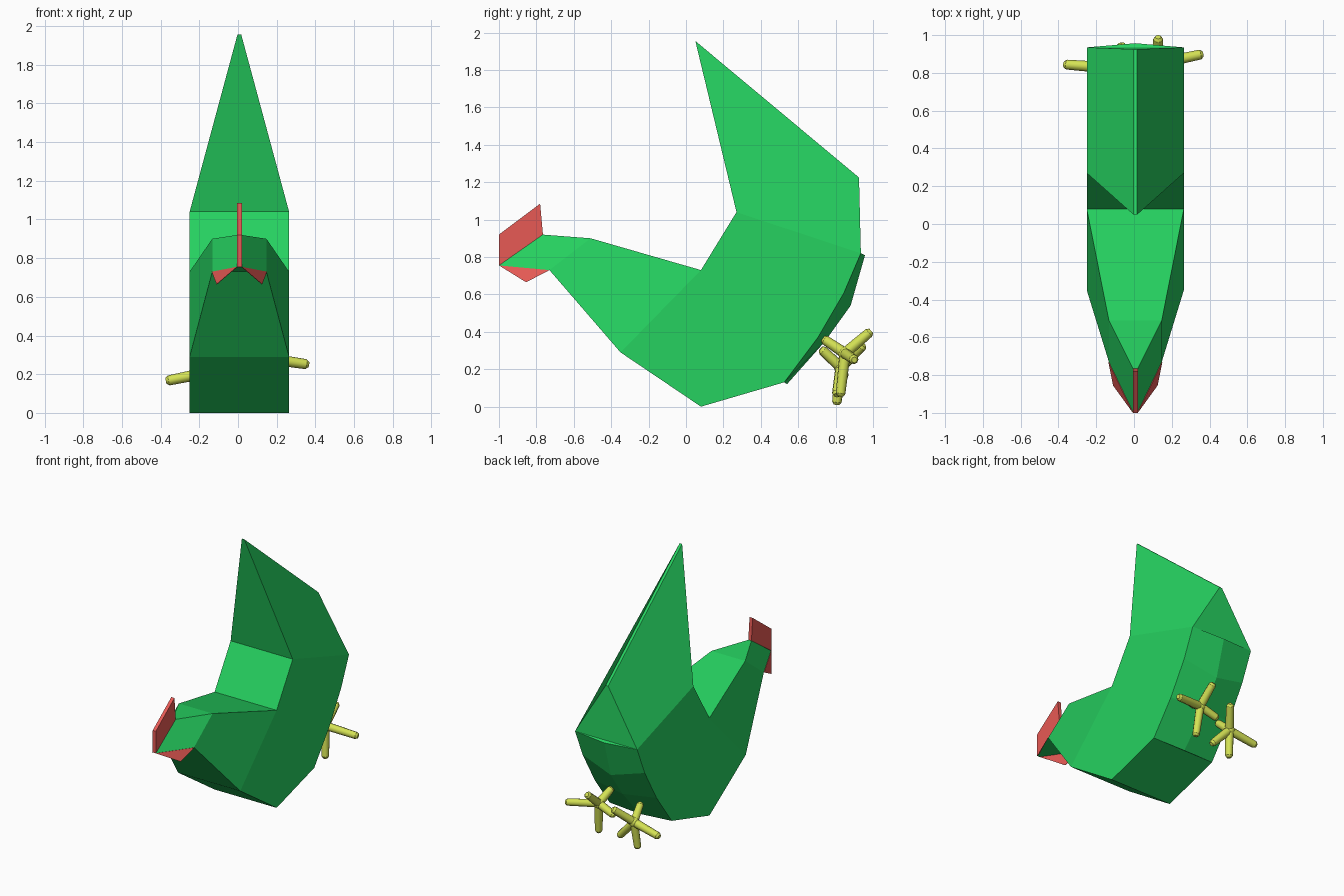
import bpy, bmesh
from mathutils import Vector

if "Cube" in bpy.data.objects:
    bpy.data.objects.remove(bpy.data.objects["Cube"], do_unlink=True)

MID = 0.007  # centre line of the body


def material(name, rgb):
    m = bpy.data.materials.new(name)
    m.use_nodes = True
    m.diffuse_color = (*rgb, 1)
    m.node_tree.nodes["Principled BSDF"].inputs["Base Color"].default_value = (*rgb, 1)
    return m


green = material("leaf_green", (0.019, 0.64, 0.117))
red = material("soft_red", (0.84, 0.107, 0.095))
yellow = material("olive_yellow", (0.66, 0.76, 0.09))


def finish(bm, name, mat):
    bmesh.ops.recalc_face_normals(bm, faces=bm.faces[:])
    mesh = bpy.data.meshes.new(name)
    bm.to_mesh(mesh)
    bm.free()
    mesh.materials.append(mat)
    obj = bpy.data.objects.new(name, mesh)
    bpy.context.collection.objects.link(obj)
    return obj


# Body outline going round the side: (y, z, half width)
W, N, R = 0.257, 0.14, 0.01
outline = {
    "tail_tip": (0.05, 1.955, R), "tail_base": (0.27, 1.04, W), "saddle": (0.08, 0.73, W),
    "nape": (-0.51, 0.90, N), "crown": (-0.77, 0.92, R), "beak": (-1.0, 0.755, R),
    "throat": (-0.73, 0.73, N), "chest": (-0.35, 0.29, W), "belly": (0.08, 0.0, W),
    "rump_a": (0.525, 0.13, W), "rump_b": (0.705, 0.37, W), "rump_c": (0.845, 0.61, W),
    "rump_d": (0.935, 0.82, W), "tail_back": (0.925, 1.225, R),
}
# Centre column of the raised rump panel
bulge = {"rump_a": (0.54, 0.12), "rump_b": (0.74, 0.345),
         "rump_c": (0.88, 0.54), "rump_d": (0.957, 0.81)}
side_faces = [
    ("tail_tip", "tail_base", "rump_d", "tail_back"),
    ("tail_base", "saddle", "chest", "belly", "rump_a", "rump_b", "rump_c", "rump_d"),
    ("saddle", "nape", "throat", "chest"),
    ("nape", "crown", "beak", "throat"),
]
bm = bmesh.new()
left = {k: bm.verts.new((MID + w, y, z)) for k, (y, z, w) in outline.items()}
right = {k: bm.verts.new((MID - w, y, z)) for k, (y, z, w) in outline.items()}
mid = {k: bm.verts.new((MID, y, z)) for k, (y, z) in bulge.items()}
for side in (left, right):
    for names in side_faces:
        bm.faces.new([side[n] for n in names])
keys = list(outline)
for a, b in zip(keys, keys[1:] + keys[:1]):
    if a in mid and b in mid:
        for side in (left, right):
            bm.faces.new((side[a], side[b], mid[b], mid[a]))
    else:
        bm.faces.new((left[a], left[b], right[b], right[a]))
# Small steps closing the ends of the rump panel
for k in ("rump_a", "rump_d"):
    bm.faces.new((left[k], mid[k], right[k]))
finish(bm, "body", green)


def plate(name, points, offset):
    """Thin plate: flat polygon pushed along an offset."""
    bm = bmesh.new()
    face = bm.faces.new([bm.verts.new(p) for p in points])
    new = bmesh.ops.extrude_face_region(bm, geom=[face], use_keep_orig=True)["geom"]
    moved = [g for g in new if isinstance(g, bmesh.types.BMVert)]
    bmesh.ops.translate(bm, verts=moved, vec=offset)
    finish(bm, name, red)


# Comb and wattles
comb = [(-1.0, 0.755), (-1.0, 0.92), (-0.78, 1.085), (-0.765, 0.92)]
plate("comb", [(MID - 0.013, y, z) for y, z in comb], (0.026, 0, 0))
for name, s in (("left_wattle", 1), ("right_wattle", -1)):
    flap = [(R, -1.0, 0.755), (N, -0.73, 0.73), (0.115, -0.855, 0.665)]
    plate(name, [(MID + s * x, y, z) for x, y, z in flap], (s * 0.003, 0, 0))


def rod(bm, start, end, root=0.03, radius=0.026, tip=0.015):
    """Eight-sided, slightly tapered rod with a chamfered tip."""
    a, b = Vector(start), Vector(end)
    d = b - a
    turn = d.to_track_quat("Z", "Y").to_matrix().to_4x4()
    neck = d.length - tip
    for r1, r2, lo, hi in ((root, radius, 0, neck), (radius, radius * 0.6, neck, d.length)):
        part = bmesh.ops.create_cone(bm, cap_ends=True, segments=8, radius1=r1,
                                     radius2=r2, depth=hi - lo)
        bmesh.ops.translate(bm, verts=part["verts"], vec=(0, 0, (lo + hi) / 2))
        bmesh.ops.transform(bm, matrix=turn, verts=part["verts"])
        bmesh.ops.translate(bm, verts=part["verts"], vec=a)


# Feet: hub, then four toes and the leg running into the rump
feet = {
    "left_foot": ((0.127, 0.85, 0.285), [(0.365, 0.90, 0.25), (0.145, 0.825, 0.055),
                  (-0.015, 0.865, 0.235), (0.128, 0.99, 0.405), (0.10, 0.73, 0.365)]),
    "right_foot": ((-0.15, 0.828, 0.21), [(-0.372, 0.845, 0.165), (-0.165, 0.805, 0.01),
                   (-0.01, 0.805, 0.06), (-0.055, 0.95, 0.33), (-0.13, 0.72, 0.31)]),
}
for name, (hub, ends) in feet.items():
    bm = bmesh.new()
    ball = bmesh.ops.create_icosphere(bm, subdivisions=2, radius=0.038)
    bmesh.ops.translate(bm, verts=ball["verts"], vec=hub)
    for end in ends:
        rod(bm, hub, end)
    foot = finish(bm, name, yellow)
    # Rounded toes with crisp tips
    foot.data.shade_smooth()
    foot.data.set_sharp_from_angle(angle=0.9)
